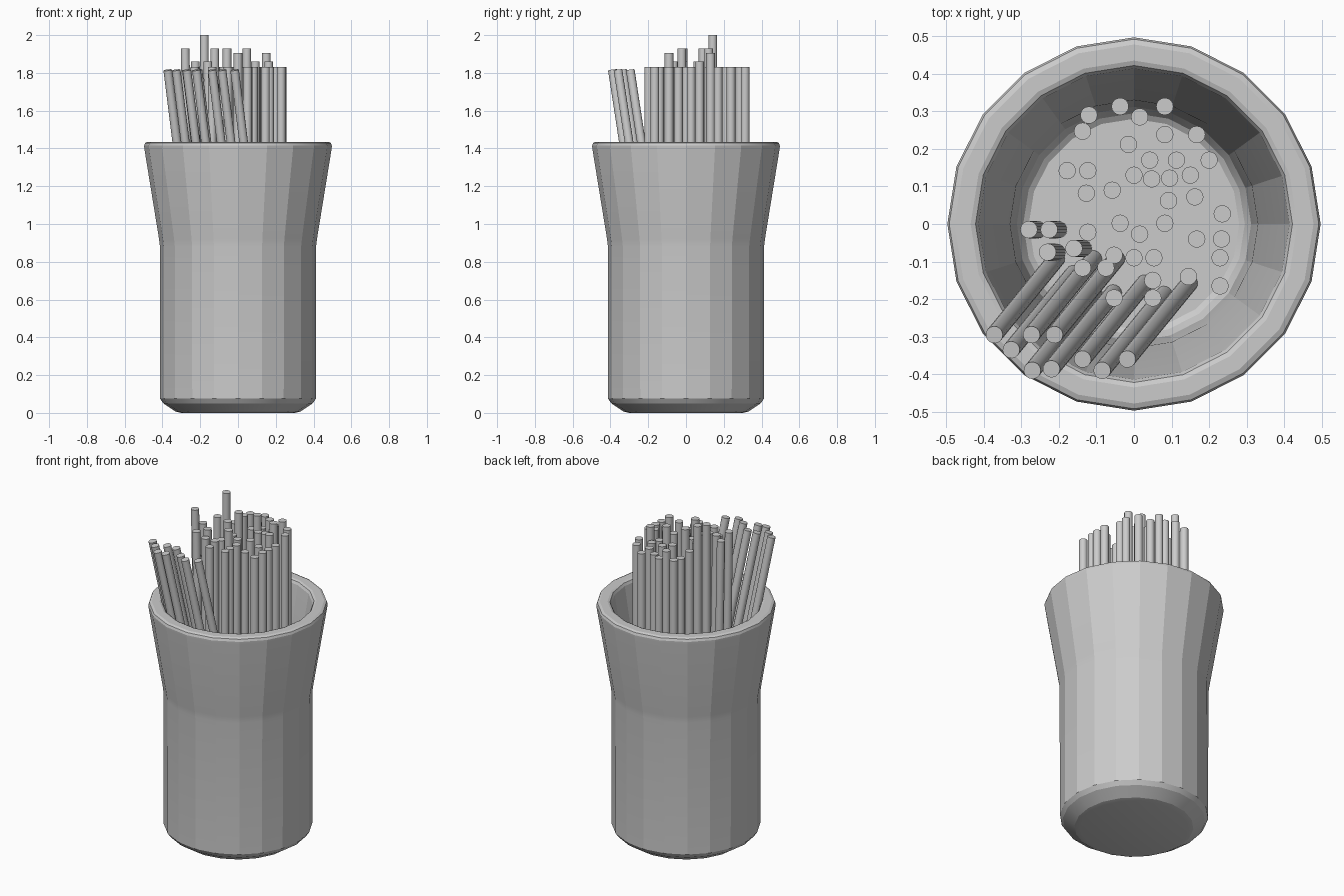
import bpy, bmesh, math
from mathutils import Vector, Matrix

if "Cube" in bpy.data.objects:
    bpy.data.objects.remove(bpy.data.objects["Cube"])

SIDES = 20
STICK_R = 0.023
FLOOR = 0.5


def finish(bm, name, angle):
    bmesh.ops.recalc_face_normals(bm, faces=bm.faces)
    me = bpy.data.meshes.new(name)
    bm.to_mesh(me)
    bm.free()
    ob = bpy.data.objects.new(name, me)
    bpy.context.collection.objects.link(ob)
    bpy.ops.object.select_all(action='DESELECT')
    ob.select_set(True)
    bpy.context.view_layer.objects.active = ob
    bpy.ops.object.shade_smooth_by_angle(angle=math.radians(angle))
    return ob


def lathe(name, profile, angle):
    bm = bmesh.new()
    rings = []
    for r, z in profile:
        rings.append([bm.verts.new((r * math.cos(2 * math.pi * i / SIDES),
                                    r * math.sin(2 * math.pi * i / SIDES), z))
                      for i in range(SIDES)])
    for a, b in zip(rings, rings[1:]):
        for i in range(SIDES):
            j = (i + 1) % SIDES
            bm.faces.new((a[i], a[j], b[j], b[i]))
    bm.faces.new(rings[0][::-1])
    bm.faces.new(rings[-1])
    return finish(bm, name, angle)


def add_stick(bm, top, bottom):
    top, bottom = Vector(top), Vector(bottom)
    d = top - bottom
    rot = d.to_track_quat('Z', 'Y').to_matrix().to_4x4()
    bmesh.ops.create_cone(bm, cap_ends=True, segments=16, radius1=STICK_R,
                          radius2=STICK_R, depth=d.length,
                          matrix=Matrix.Translation((top + bottom) / 2) @ rot)


# Cup: outer wall, rounded rim, tapering cavity
lathe("cup", [
    (0.30, 0.0), (0.33, 0.007), (0.395, 0.05), (0.412, 0.075),
    (0.413, 0.88), (0.418, 0.92), (0.496, 1.40), (0.497, 1.415),
    (0.492, 1.429), (0.478, 1.435), (0.435, 1.435), (0.422, 1.43),
    (0.414, 1.415), (0.33, 0.90), (0.312, 0.54), (0.295, 0.51), (0.28, FLOOR)], 17)

# Upright sticks, grouped by the height of their tops
upright = {
    2.0: [(-.178, .142)],
    1.93: [(-.123, -.022), (-.058, .09), (.047, .12)],
    1.905: [(0, -.09), (.15, .13)],
    1.86: [(.092, .062), (.162, .072), (-.127, .082)],
    1.83: [(-.12, .29), (-.137, .247), (-.037, .313), (.015, .285), (.082, .313),
           (.082, .238), (.167, .238), (-.015, .212), (.042, .17), (.113, .17),
           (.2, .17), (-.123, .142), (0, .13), (.095, .122), (.235, .027),
           (-.037, .002), (.082, .002), (.015, -.027), (.167, -.04), (.233, -.04),
           (.229, -.09), (.053, -.09), (.229, -.165), (-.053, -.083),
           (-.137, -.117), (-.075, -.117), (.05, -.15), (.145, -.14),
           (.05, -.197), (-.053, -.197)],
}
bm = bmesh.new()
for z, points in upright.items():
    for x, y in points:
        add_stick(bm, (x, y, z), (x, y, FLOOR))
# Nearly upright sticks at the left
for x, y, z in [(-.28, -.015, 1.93), (-.226, -.015, 1.86),
                (-.23, -.075, 1.83), (-.16, -.065, 1.86)]:
    add_stick(bm, (x, y, z), (x + .025, y, FLOOR))
finish(bm, "upright_sticks", 30)

# Sticks leaning out over the front left of the rim
bm = bmesh.new()
for x, y in [(-.372, -.295), (-.273, -.295), (-.212, -.295), (-.327, -.335),
             (-.271, -.39), (-.22, -.386), (-.137, -.36), (-.085, -.39), (-.018, -.36)]:
    add_stick(bm, (x, y, 1.815), (x + .165, y + .202, FLOOR))
finish(bm, "leaning_sticks", 30)
